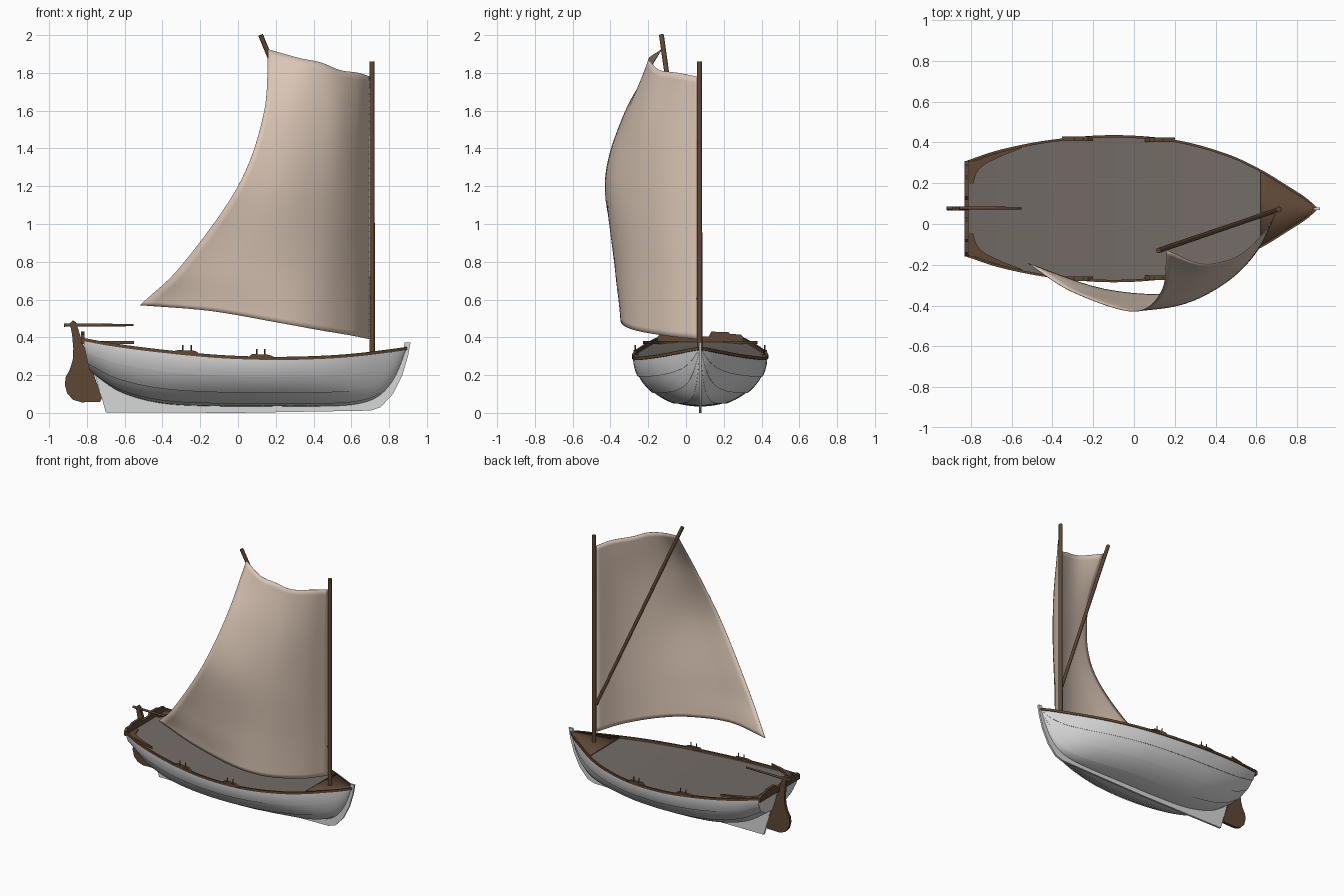
import bpy, bmesh, math
from mathutils import Vector

if "Cube" in bpy.data.objects:
    bpy.data.objects.remove(bpy.data.objects["Cube"])

CY = 0.075  # boat centre plane


def mat(name, rgb):
    m = bpy.data.materials.new(name)
    m.diffuse_color = (*rgb, 1)
    m.use_nodes = True
    m.node_tree.nodes["Principled BSDF"].inputs["Base Color"].default_value = m.diffuse_color
    return m


WHITE = mat("hull white", (0.68, 0.68, 0.68))
BROWN = mat("dark wood", (0.115, 0.064, 0.036))
GREY = mat("deck grey", (0.175, 0.15, 0.135))
CLOTH = mat("sail cloth", (0.70, 0.56, 0.46))


def finish(name, bm, m, angle=35):
    bmesh.ops.recalc_face_normals(bm, faces=bm.faces)
    me = bpy.data.meshes.new(name)
    bm.to_mesh(me)
    bm.free()
    me.materials.append(m)
    ob = bpy.data.objects.new(name, me)
    bpy.context.collection.objects.link(ob)
    bpy.ops.object.select_all(action='DESELECT')
    ob.select_set(True)
    bpy.context.view_layer.objects.active = ob
    bpy.ops.object.shade_smooth_by_angle(angle=math.radians(angle))
    return ob


def spline(rows, t):
    """Catmull-Rom through a list of Vectors, t in 0..1."""
    n = len(rows) - 1
    i = min(int(t * n), n - 1)
    f = t * n - i
    b, c = rows[i], rows[i + 1]
    a = rows[i - 1] if i else b * 2 - c
    d = rows[i + 2] if i + 2 <= n else c * 2 - b
    return (b * 2 + (c - a) * f + (a * 2 - b * 5 + c * 4 - d) * f ** 2
            + (b * 3 - a - c * 3 + d) * f ** 3) * 0.5


def grid(bm, pts):
    vs = [[bm.verts.new(p) for p in row] for row in pts]
    for r, q in zip(vs, vs[1:]):
        for i in range(len(r) - 1):
            bm.faces.new((r[i], r[i + 1], q[i + 1], q[i]))
    return vs


def plate(name, pts, axis, centre, thick, m):
    """Extrude a 2D outline; axis 'y' takes (x, z), 'x' takes (y, z), 'z' takes (x, y)."""
    to3 = {'y': lambda a, b, c: (a, c, b), 'x': lambda a, b, c: (c, a, b),
           'z': lambda a, b, c: (a, b, c)}[axis]
    bm = bmesh.new()
    f = bm.faces.new([bm.verts.new(to3(a, b, centre - thick / 2)) for a, b in pts])
    ext = bmesh.ops.extrude_face_region(bm, geom=[f])
    d = Vector(to3(0, 0, thick))
    bmesh.ops.translate(bm, vec=d, verts=[v for v in ext['geom'] if isinstance(v, bmesh.types.BMVert)])
    return finish(name, bm, m)


def rod(name, a, b, r1, r2, m=BROWN):
    a, b = Vector(a), Vector(b)
    bm = bmesh.new()
    bmesh.ops.create_cone(bm, cap_ends=True, segments=16, radius1=r1, radius2=r2, depth=(b - a).length)
    bm.transform((b - a).to_track_quat('Z', 'Y').to_matrix().to_4x4())
    bmesh.ops.translate(bm, vec=(a + b) / 2, verts=bm.verts)
    return finish(name, bm, m)


# Hull stations: sheer x, half breadth, sheer z, keel x, keel z
STATIONS = [Vector(s) for s in (
    (-.82, .23, .392, -.77, .21), (-.65, .285, .362, -.62, .11), (-.4, .333, .33, -.4, .05),
    (-.1, .355, .302, -.1, .035), (.2, .332, .292, .2, .035), (.45, .265, .298, .45, .035),
    (.62, .187, .31, .62, .045), (.75, .108, .325, .74, .085), (.84, .05, .337, .825, .18),
    (.895, .003, .345, .89, .335))]
N = 54
stations = [spline(STATIONS, i / N) for i in range(N + 1)]


def station_at(x):
    return min(stations, key=lambda s: abs(s[0] - x))


# Hull: overlapping planks, each flared at its lower edge
half = []
for xs, b, zs, xk, zk in stations:
    lap = 0.006 * min(1, b / 0.12)
    p = 1 + 0.5 * max(0, xs - 0.2)
    row = []
    for k in range(4):
        for j in range(6):
            s = (k + j / 5) / 4
            a = s * math.pi / 2
            o = lap * (1 - j / 5) if k else 0
            row.append(Vector((xk + (xs - xk) * s, b * math.sin(a) ** p + o * math.sin(a),
                               zs - (zs - zk) * math.cos(a) - o * math.cos(a))))
    half.append(row)
bm = bmesh.new()
ends = []
for sg in (1, -1):
    vs = grid(bm, [[(p.x, CY + sg * p.y, p.z) for p in row] for row in half])
    ends.append(vs[0])
bm.faces.new(ends[0] + ends[1][:0:-1])  # transom
bmesh.ops.remove_doubles(bm, verts=bm.verts, dist=1e-5)
finish("hull", bm, WHITE, 30)

# Keel and stem
plate("keel_and_stem", [(-.70, .003), (0, 0), (.70, .012), (.755, .03), (.82, .10), (.87, .2), (.9, .3),
                        (.913, .372), (.882, .372), (.87, .3), (.82, .2), (.74, .1), (.62, .055),
                        (-.4, .06), (-.62, .12), (-.765, .23)], 'y', CY, .014, WHITE)


# Decks
def deck(name, x0, x1, drop, m, thick):
    bm = bmesh.new()
    st = [s for s in stations if x0 <= s[0] <= x1]
    grid(bm, [[(s[0], CY + s[1] * k * .985, s[2] - drop) for k in (-1, 0, 1)] for s in st])
    ob = finish(name, bm, m)
    if thick:
        md = ob.modifiers.new("thickness", 'SOLIDIFY')
        md.thickness = thick
    return ob


deck("main_deck", -.83, .68, .014, GREY, 0)
deck("bow_deck", .61, .9, .0, BROWN, .012)

# Gunwale rails
for side, sg in (("left", 1), ("right", -1)):
    bm = bmesh.new()
    pts = []
    for s in stations:
        y = CY + sg * s[1]
        w = sg * .006
        pts.append([(s[0], y - w, s[2] - .012), (s[0], y + w, s[2] - .012), (s[0], y + w, s[2] + .005),
                    (s[0], y - w, s[2] + .005), (s[0], y - w, s[2] - .012)])
    grid(bm, pts)
    bmesh.ops.remove_doubles(bm, verts=bm.verts, dist=1e-5)
    bmesh.ops.holes_fill(bm, edges=bm.edges)
    finish(side + "_gunwale", bm, BROWN)

    # Stern knee in the transom corner
    plate(side + "_stern_knee", [(x, CY + sg * y) for x, y in (
        (-.81, .225), (-.81, .12), (-.79, .12), (-.775, .17), (-.755, .2), (-.72, .225),
        (-.64, .262), (-.55, .297), (-.55, .303), (-.65, .28))], 'z', .372, .016, BROWN)

    # Oarlocks: pad with two pins
    for n, x in (("aft", -.27), ("fore", .12)):
        s0, s1 = station_at(x - .08), station_at(x + .08)
        s = station_at(x)
        y = CY + sg * (s[1] - .006)
        pad = plate(f"{side}_{n}_oarlock_pad", [(s0[0], s0[2]), (x - .045, s[2] + .018),
                    (x + .045, s[2] + .014), (s1[0], s1[2])], 'y', y, .022, BROWN)
        for k, dx in enumerate((-.022, .022)):
            rod(f"{side}_{n}_oarlock_pin_{k + 1}", (x + dx, y, s[2]), (x + dx, y, s[2] + .045), .004, .004)

# Transom cap with a notch for the tiller
prof = [(.235, .365), (.235, .395), (.215, .415), (.16, .418), (.15, .428), (.06, .43), (.045, .405)]
plate("transom_cap", [(CY + y, z) for y, z in prof] + [(CY - y, z) for y, z in reversed(prof)],
      'x', -.822, .02, BROWN)

# Rudder and tiller
plate("rudder", [(-.89, .475), (-.875, .49), (-.858, .48), (-.82, .365), (-.72, .08), (-.73, .058),
                 (-.83, .056), (-.875, .07), (-.905, .105), (-.917, .15), (-.912, .19), (-.89, .23),
                 (-.875, .28), (-.872, .34), (-.878, .41)], 'y', CY, .02, BROWN)
rod("tiller", (-.92, CY + .003, .465), (-.553, CY + .003, .465), .009, .006)

# Mast and sprit
rod("mast", (.71, .072, .1), (.71, .072, 1.86), .015, .013)
rod("sprit", (.695, .066, .6), (.12, -.13, 2.0), .011, .013)

# Sail: rows from foot to head, each from mast edge to free edge
SAIL = [[Vector(p) for p in r] for r in (
    ((.70, .06, .39), (.6, -.12, .41), (.42, -.28, .44), (.2, -.345, .48), (-.15, -.32, .54), (-.52, -.195, .57)),
    ((.70, .06, .70), (.61, -.11, .70), (.45, -.27, .71), (.25, -.355, .73), (0, -.375, .76), (-.3, -.335, .78)),
    ((.70, .06, 1.05), (.62, -.11, 1.06), (.5, -.25, 1.09), (.35, -.35, 1.12), (.2, -.405, 1.16), (0, -.43, 1.2)),
    ((.70, .06, 1.42), (.63, -.09, 1.44), (.53, -.21, 1.47), (.41, -.28, 1.5), (.28, -.32, 1.54), (.135, -.33, 1.58)),
    ((.70, .06, 1.78), (.64, -.04, 1.8), (.54, -.14, 1.815), (.44, -.185, 1.855), (.32, -.195, 1.88), (.16, -.13, 1.925)))]
bm = bmesh.new()
grid(bm, [[spline([spline(r, u / 30) for r in SAIL], v / 40) for u in range(31)] for v in range(41)])
sail = finish("sail", bm, CLOTH, 60)
md = sail.modifiers.new("thickness", 'SOLIDIFY')
md.thickness = .003
